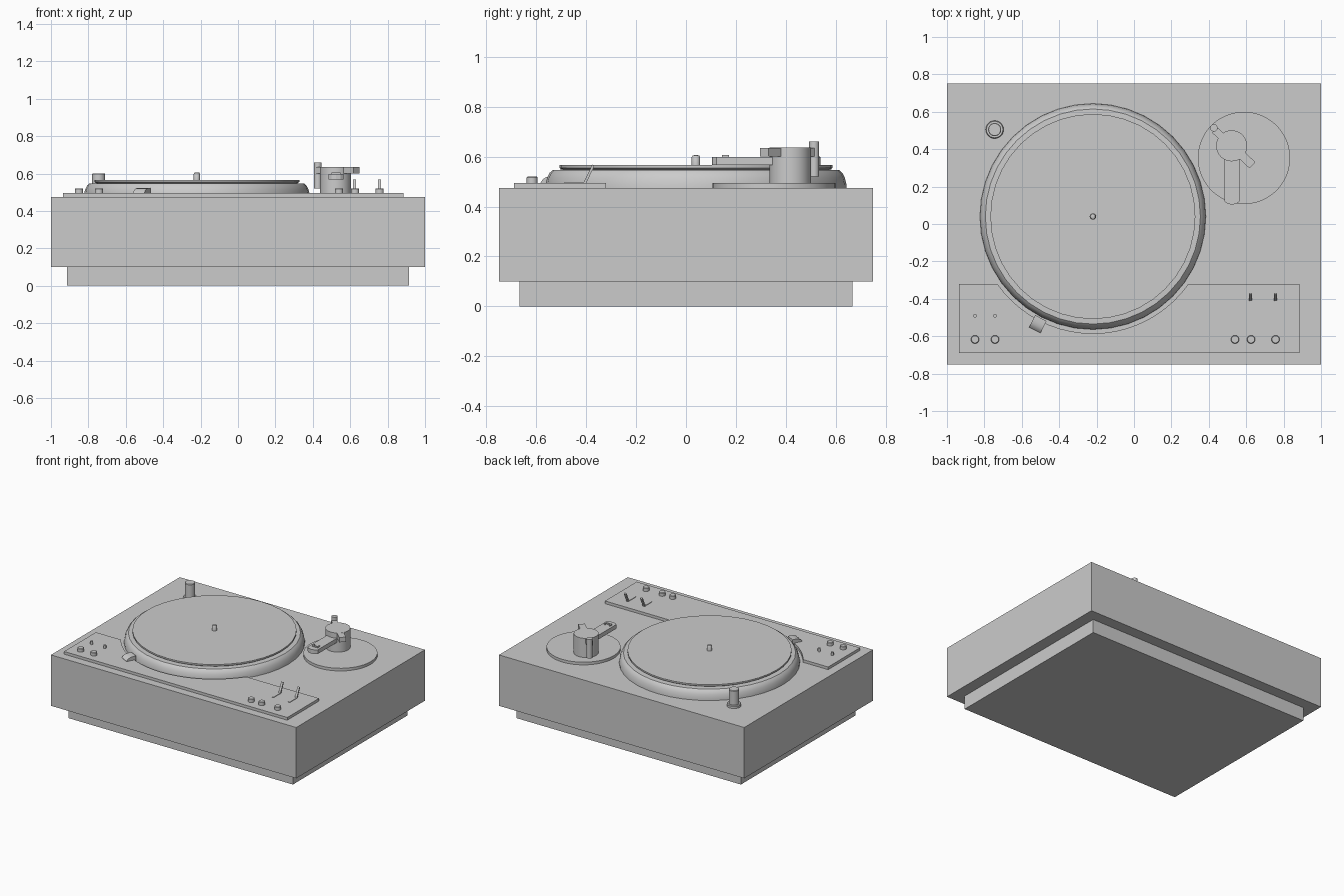
import bpy, bmesh, math
from mathutils import Matrix, Vector

if "Cube" in bpy.data.objects:
    bpy.data.objects.remove(bpy.data.objects["Cube"])

grey = bpy.data.materials.new("light_grey")
grey.diffuse_color = (0.6, 0.6, 0.6, 1)
grey.use_nodes = True
grey.node_tree.nodes["Principled BSDF"].inputs["Base Color"].default_value = grey.diffuse_color


def finish(name, bm, smooth=False):
    bmesh.ops.recalc_face_normals(bm, faces=bm.faces[:])
    me = bpy.data.meshes.new(name)
    bm.to_mesh(me)
    bm.free()
    me.materials.append(grey)
    ob = bpy.data.objects.new(name, me)
    bpy.context.collection.objects.link(ob)
    if smooth:
        bpy.ops.object.select_all(action='DESELECT')
        ob.select_set(True)
        bpy.context.view_layer.objects.active = ob
        bpy.ops.object.shade_smooth_by_angle(angle=math.radians(35))
    return ob


def prism(name, outline, z0, z1, matrix=None, smooth=False):
    """Extrude a flat outline from z0 to z1."""
    bm = bmesh.new()
    lo = [bm.verts.new((x, y, z0)) for x, y in outline]
    hi = [bm.verts.new((x, y, z1)) for x, y in outline]
    bm.faces.new(lo)
    bm.faces.new(hi)
    n = len(lo)
    for i in range(n):
        j = (i + 1) % n
        bm.faces.new((lo[i], lo[j], hi[j], hi[i]))
    if matrix:
        bm.transform(matrix)
    return finish(name, bm, smooth)


def box(name, x0, x1, y0, y1, z0, z1, matrix=None):
    return prism(name, [(x0, y0), (x1, y0), (x1, y1), (x0, y1)], z0, z1, matrix)


def lathe(name, x, y, profile, sides=24):
    """Revolve (radius, z) points about a vertical axis, capped at both ends."""
    bm = bmesh.new()
    rings = []
    for r, z in profile:
        rings.append([bm.verts.new((x + r * math.cos(2 * math.pi * i / sides),
                                    y + r * math.sin(2 * math.pi * i / sides), z))
                      for i in range(sides)])
    for a, b in zip(rings, rings[1:]):
        for i in range(sides):
            j = (i + 1) % sides
            bm.faces.new((a[i], a[j], b[j], b[i]))
    bm.faces.new(rings[0])
    bm.faces.new(rings[-1])
    return finish(name, bm, True)


# Cabinet and recessed foot
box("foot", -0.915, 0.915, -0.667, 0.667, 0, 0.1)
box("cabinet", -1, 1, -0.75, 0.75, 0.1, 0.475)

# Control panel with an arc cut out around the platter
PX, PY, R = -0.22, 0.04, 0.625
half = math.acos(0.36 / R)
arc = [(PX + R * math.sin(t), PY - R * math.cos(t))
       for t in (half - 2 * half * i / 20 for i in range(21))]
prism("control_panel", [(-0.935, -0.69), (0.885, -0.69), (0.885, -0.32)]
      + arc + [(-0.935, -0.32)], 0.475, 0.495)

# Platter, mat and spindle
lathe("platter", PX, PY, [(0.604, 0.475), (0.603, 0.49), (0.597, 0.515),
                          (0.587, 0.535), (0.575, 0.546), (0.535, 0.548)], 40)
lathe("mat", PX, PY, [(0.535, 0.546), (0.548, 0.555), (0.548, 0.566)], 40)
lathe("spindle", PX, PY, [(0.017, 0.56), (0.017, 0.598), (0.013, 0.604),
                          (0.006, 0.606)], 16)

# Lamp post at the back left corner
lathe("post", -0.745, 0.505, [(0.048, 0.475), (0.048, 0.49), (0.044, 0.495),
                              (0.035, 0.495), (0.035, 0.596), (0.032, 0.6)])

# Strobe housing beside the platter, rounded on top
ang = math.atan2(-0.577, -0.295)
place = (Matrix.Translation((PX, PY, 0.0)) @ Matrix.Rotation(ang, 4, 'Z')
         @ Matrix.Rotation(math.pi / 2, 4, 'X'))
prism("strobe_housing", [(0.61, 0.48), (0.682, 0.48), (0.682, 0.497),
                         (0.672, 0.51), (0.655, 0.519), (0.635, 0.522),
                         (0.61, 0.522)], -0.034, 0.034, place, True)

# Buttons
for x in (-0.85, -0.743, 0.54, 0.626, 0.757):
    lathe("button", x, -0.617, [(0.022, 0.49), (0.022, 0.517), (0.019, 0.52)], 20)
for x in (-0.85, -0.743):
    lathe("small_button", x, -0.49, [(0.01, 0.49), (0.01, 0.518)], 12)

# Lever slots and slanted levers
side = Matrix(((0, 0, 1, 0), (1, 0, 0, 0), (0, 1, 0, 0), (0, 0, 0, 1)))
for x in (0.624, 0.757):
    box("lever_slot", x - 0.007, x + 0.007, -0.488, -0.4, 0.493, 0.499)
    prism("lever", [(-0.412, 0.493), (-0.4, 0.493), (-0.368, 0.562),
                    (-0.376, 0.568)], x - 0.008, x + 0.008, side)

# Tonearm base disc and column
AX, AY = 0.522, 0.418
lathe("arm_base", 0.588, 0.353, [(0.247, 0.475), (0.247, 0.495)], 48)
lathe("arm_column", AX, AY, [(0.083, 0.49), (0.083, 0.636)], 32)

# Diagonal bar through the column, with the upright pin on its far end
diag = Matrix.Translation((AX, AY, 0)) @ Matrix.Rotation(math.radians(-43), 4, 'Z')
box("short_bar", 0.05, 0.152, -0.023, 0.023, 0.6, 0.635, diag)
box("pin_bar", -0.125, -0.05, -0.02, 0.02, 0.6, 0.635, diag)
lathe("upright_pin", 0.427, 0.514, [(0.02, 0.52), (0.02, 0.66)], 20)

# Front arm with rounded end corners and a small clip
prism("front_arm", [(0.483, 0.4), (0.483, 0.122), (0.5, 0.108), (0.524, 0.104),
                    (0.548, 0.108), (0.565, 0.122), (0.565, 0.4)], 0.567, 0.598)
box("clip_bar", 0.5, 0.548, 0.145, 0.155, 0.595, 0.606)
for x in (0.5, 0.54):
    box("clip_end", x, x + 0.008, 0.155, 0.172, 0.595, 0.606)
